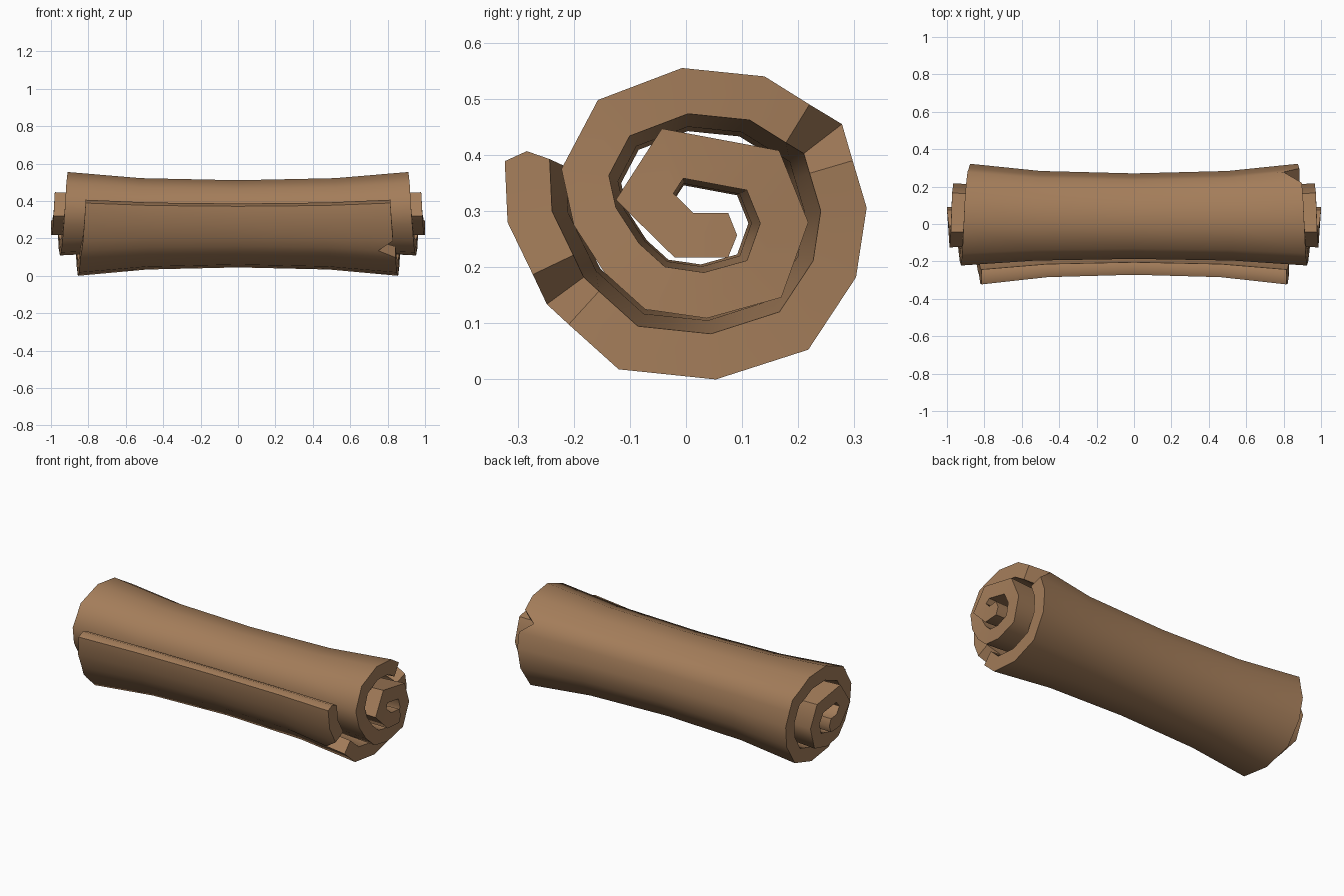
import bpy, bmesh
from mathutils import Vector

if "Cube" in bpy.data.objects:
    bpy.data.objects.remove(bpy.data.objects["Cube"])

# Outer line of the rolled sheet (y, z), from the loose flap to the core
OUTER = [(-.323, .389), (-.318, .28), (-.273, .187), (-.248, .134), (-.209, .098),
         (-.12, .018), (.053, 0), (.218, .053), (.303, .182), (.322, .306),
         (.297, .39), (.278, .455), (.22, .49), (.14, .54), (-.007, .555),
         (-.157, .498), (-.222, .375), (-.2, .275), (-.145, .19), (-.073, .125),
         (.037, .109), (.17, .146), (.218, .28), (.166, .408), (-.043, .447),
         (-.125, .32), (-.02, .217), (.075, .217)]
THICK = 0.08
CENTRE = Vector((0, 0.28))
NOTCHES = {3: 0.75, 11: 0.80}          # torn nicks on the right end: station -> x
LEVELS = [(-1, 1), (-.57, .88), (0, .84), (.57, .88), (1, 1)]   # length fraction, flare

pts = [Vector(p) for p in OUTER]
n = len(pts)


def left(d):
    return Vector((-d.y, d.x)).normalized()


def inner_point(i):
    """Mitred offset of the outer line towards the inside of the roll."""
    a = left(pts[i] - pts[i - 1]) if i else left(pts[1] - pts[0])
    b = left(pts[i + 1] - pts[i]) if i < n - 1 else a
    m = (a + b).normalized()
    return pts[i] + m * THICK / max(m.dot(a), .6)


inner = [inner_point(i) for i in range(n)]
bm = bmesh.new()


def row(p, i):
    """One line of vertices along x, flared towards the ends."""
    half = 0.815 + 0.185 * i / (n - 1)
    out = []
    for f, s in LEVELS:
        q = CENTRE + (p - CENTRE) * s
        x = NOTCHES[i] if f == 1 and i in NOTCHES else f * half
        out.append(bm.verts.new((x, q.x, q.y)))
    return out


def strip(a, b):
    for j in range(len(a) - 1):
        bm.faces.new((a[j], a[j + 1], b[j + 1], b[j]))


outer_rows = [row(p, i) for i, p in enumerate(pts)]
inner_rows = [row(p, i) for i, p in enumerate(inner)]

# Sheet faces and the end rims
for i in range(n - 1):
    strip(outer_rows[i], outer_rows[i + 1])
    strip(inner_rows[i], inner_rows[i + 1])
    for j in (0, -1):
        bm.faces.new((outer_rows[i][j], outer_rows[i + 1][j],
                      inner_rows[i + 1][j], inner_rows[i][j]))

# Slightly pointed long edges of the sheet
for i, k in ((0, 1), (n - 1, n - 2)):
    away = (pts[i] - pts[k]).normalized() * .016
    tip = row((pts[i] + inner[i]) / 2 + away, i)
    strip(outer_rows[i], tip)
    strip(inner_rows[i], tip)
    for j in (0, -1):
        bm.faces.new((outer_rows[i][j], tip[j], inner_rows[i][j]))

bmesh.ops.recalc_face_normals(bm, faces=bm.faces)
mesh = bpy.data.meshes.new("rolled_scroll")
bm.to_mesh(mesh)
bm.free()

mat = bpy.data.materials.new("parchment brown")
mat.diffuse_color = (.37, .205, .102, 1)
mat.use_nodes = True
mat.node_tree.nodes["Principled BSDF"].inputs["Base Color"].default_value = mat.diffuse_color
mesh.materials.append(mat)
obj = bpy.data.objects.new("rolled_scroll", mesh)
bpy.context.collection.objects.link(obj)
bpy.context.view_layer.objects.active = obj
obj.select_set(True)
bpy.ops.object.shade_smooth_by_angle(angle=0.96)
